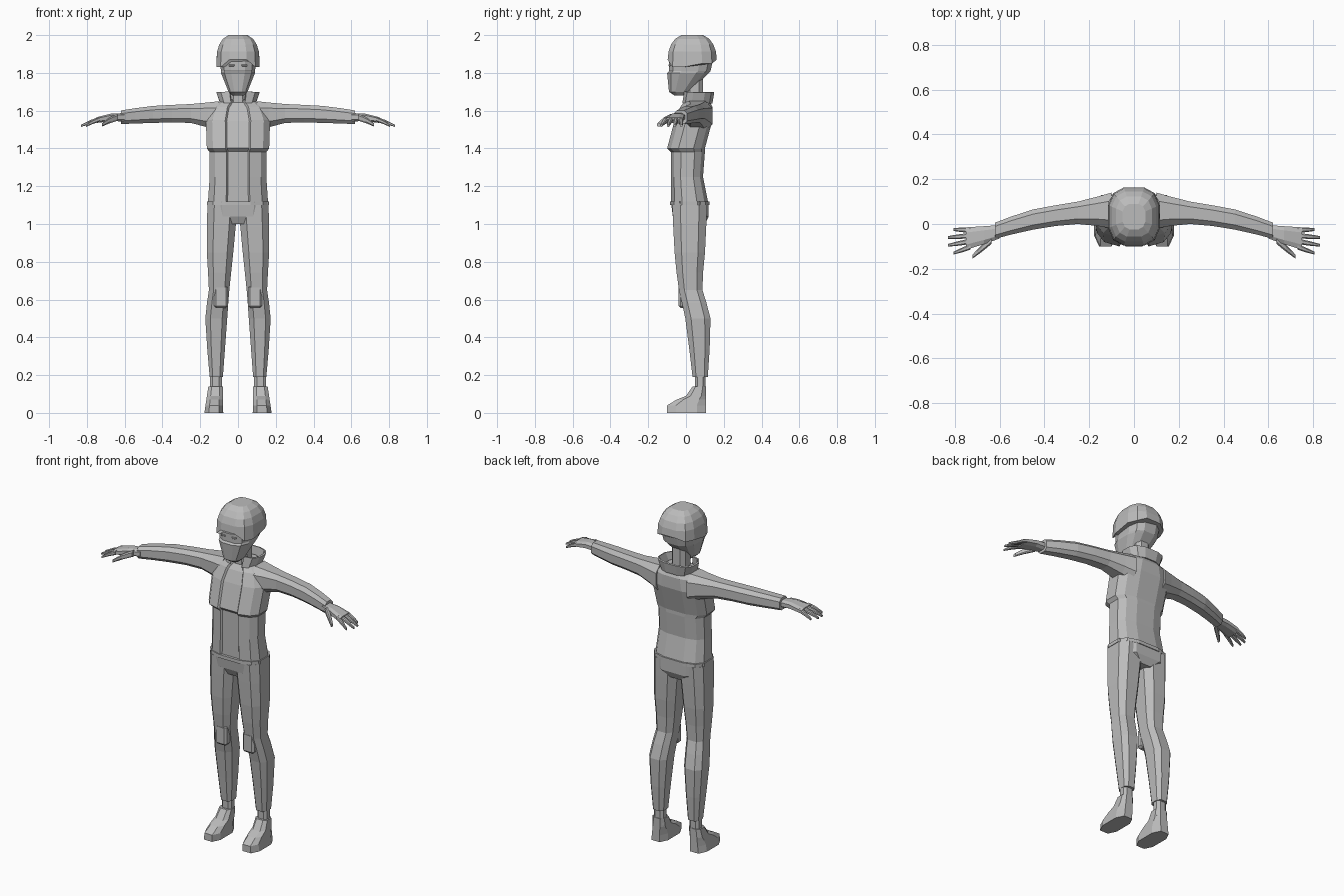
import bpy, bmesh
from math import sin, cos, pi, copysign

default_cube = bpy.data.objects.get("Cube")
if default_cube:
    bpy.data.objects.remove(default_cube, do_unlink=True)

grey = bpy.data.materials.new("plain grey")
grey.use_nodes = True
grey.diffuse_color = (.5, .5, .5, 1)
grey.node_tree.nodes["Principled BSDF"].inputs["Base Color"].default_value = grey.diffuse_color


def finish(bm, name, mirror):
    """Turn the bmesh into a named grey object, mirrored if it is paired."""
    mesh = bpy.data.meshes.new(name)
    bm.to_mesh(mesh)
    bm.free()
    mesh.materials.append(grey)
    part = bpy.data.objects.new(name, mesh)
    bpy.context.collection.objects.link(part)
    if mirror:
        part.modifiers.new("mirror", "MIRROR").use_mirror_merge = False
    return part


def section(count):
    """Rounded-square outline with flat front, back and sides."""
    def soften(value):
        return copysign(abs(value / cos(pi / count)) ** .7, value)
    angles = [pi * (2 * i + 1) / count for i in range(count)]
    return [(soften(sin(angle)), soften(cos(angle))) for angle in angles]


def loft(name, rows, axis="z", count=8, mirror=False, closed=True, edit=None):
    """Skin rows of (position, centre a, centre b, radius a, radius b)."""
    bm = bmesh.new()
    rings = []
    for position, a, b, radius_a, radius_b in rows:
        ring = []
        for u, v in section(count):
            across, along = a + u * radius_a, b + v * radius_b
            place = (across, along, position) if axis == "z" else (position, across, along)
            ring.append(bm.verts.new(place))
        rings.append(ring)
    for lower, upper in zip(rings, rings[1:]):
        for i in range(count):
            bm.faces.new((lower[i - 1], lower[i], upper[i], upper[i - 1]))
    if closed:
        bm.faces.new(rings[0])
        bm.faces.new(rings[-1])
    bmesh.ops.recalc_face_normals(bm, faces=bm.faces)
    if edit:
        edit(bm, rings)
    return finish(bm, name, mirror)


def upright(rows):
    """Central rows given as (height, half width, front, back)."""
    return [(z, 0, (front + back) / 2, width, (back - front) / 2)
            for z, width, front, back in rows]


def limb(rows, depth=1):
    """Rows of (position, centre, centre, radius) with smooth rows in between."""
    rows = [(s, a, b, r, r * depth) for s, a, b, r in rows]
    padded = [rows[0]] + rows + [rows[-1]]
    result = []
    for before, start, end, after in zip(padded, rows, rows[1:], padded[3:]):
        middle = [(9 * (q + r) - p - s) / 16
                  for p, q, r, s in zip(before, start, end, after)]
        result += [start, middle]
    return result + [rows[-1]]


def box(name, centre, size, bevel):
    """Paired block with chamfered edges."""
    bm = bmesh.new()
    bmesh.ops.create_cube(bm, size=1)
    bmesh.ops.scale(bm, vec=size, verts=bm.verts)
    bmesh.ops.translate(bm, vec=centre, verts=bm.verts)
    bmesh.ops.bevel(bm, geom=bm.edges[:], offset=bevel, segments=1, affect="EDGES")
    finish(bm, name, True)


def front_strip(bm):
    """Faces of the middle front column."""
    middles = [(face, face.calc_center_median()) for face in bm.faces if len(face.verts) == 4]
    return [face for face, middle in middles if abs(middle.x) < .01 and middle.y < .02]


def sink_panel(bm, rings):
    bmesh.ops.inset_region(bm, faces=front_strip(bm), thickness=.008, depth=-.01,
                           use_boundary=True, use_even_offset=True)


def open_front(bm, rings):
    bmesh.ops.delete(bm, geom=front_strip(bm), context="FACES")


def side_flaps(bm, rings):
    for vert in rings[0]:
        if abs(vert.co.x) > .08:
            vert.co.z -= .04 if vert.co.y < .06 else .02


# Jacket: chest overhangs the waist, centre panel is sunk between the lapels
loft("jacket", upright([
    (1.1, .16, -.08, .12), (1.25, .15, -.08, .09), (1.38, .15, -.08, .1),
    (1.4, .165, -.1, .1), (1.55, .17, -.06, .14), (1.62, .14, -.03, .14),
    (1.66, .08, 0, .12)]), count=12, edit=sink_panel)
loft("jacket_hem", upright([(z, .165, -.085, .125) for z in (1.1, 1.12)]), count=12)

# Flared collar and neck
collar = loft("collar", upright([(1.64, .085, -.01, .13), (1.7, .105, 0, .14)]),
              count=12, closed=False, edit=open_front)
collar.modifiers.new("thickness", "SOLIDIFY").thickness = .01
loft("neck", upright([(z, .045, 0, .09) for z in (1.6, 1.78)]))

# Face: the mask is a step below the eyes
loft("face", upright([
    (1.68, .03, -.06, 0), (1.7, .05, -.09, .02), (1.8, .09, -.1, .12),
    (1.81, .09, -.09, .13), (1.9, .1, -.09, .15)]), count=12)
box("eye", (.034, -.087, 1.84), (.03, .01, .01), .002)

# Domed cap with lowered sides
dome = []
for step in range(5):
    angle = step * pi / 10
    spread = cos(angle) ** .7
    dome.append((1.87 + .13 * sin(angle) / sin(.4 * pi), 0, .033, .115 * spread, .13 * spread))
loft("cap", dome, count=12, edit=side_flaps)

# Sleeves
loft("sleeve", limb([(.1, .06, 1.57, .08), (.25, .05, 1.585, .05),
                     (.45, .02, 1.58, .045), (.62, -.03, 1.565, .036)]), "x", mirror=True)

# Hands: the fingers fan out and droop towards their tips
loft("palm", [(.6, -.035, 1.565, .03, .022), (.67, -.05, 1.565, .04, .02),
              (.75, -.065, 1.55, .05, .015)], "x", mirror=True)


def finger(name, start, end, radius):
    rows = []
    for t in (0, .5, 1):
        x, y, z = (p + (q - p) * t for p, q in zip(start, end))
        rows.append((x, y, z + radius * t * (1 - t), radius * (1 - t * t / 2)))
    loft(name, limb(rows), "x", mirror=True)


for i, name in enumerate(("little", "ring", "middle", "index")):
    reach = .83 if name in ("ring", "middle") else .805
    finger(name + "_finger", (.73, -.027 - i * .025, 1.555),
           (reach, -.025 - i * .035, 1.52), .012)
finger("thumb", (.635, -.07, 1.565), (.72, -.145, 1.525), .018)

# Trousers
loft("pelvis", upright([(1, .06, -.05, .1), (1.04, .15, -.07, .12), (1.12, .16, -.08, .12)]))
loft("trouser_leg", limb([
    (.19, .115, .075, .035), (.5, .115, .063, .058), (.65, .1, .025, .054),
    (.85, .095, .02, .07), (1.1, .082, .02, .08)], depth=1.15), mirror=True)
box("knee_pad", (.09, -.015, .615), (.075, .05, .12), .012)

# Boots: heel stays upright while the toe slopes back to the ankle
shoe = []
for z, toe in ((0, -.1), (.04, -.1), (.07, -.05), (.09, 0), (.14, .035)):
    shoe.append((z, .128 - z / 15, (toe + .105) / 2, .05 - z / 12, (.105 - toe) / 2))
loft("boot", shoe, mirror=True)
loft("boot_shaft", [(z, .117, .075, .032, .027) for z in (.1, .22)], mirror=True)
